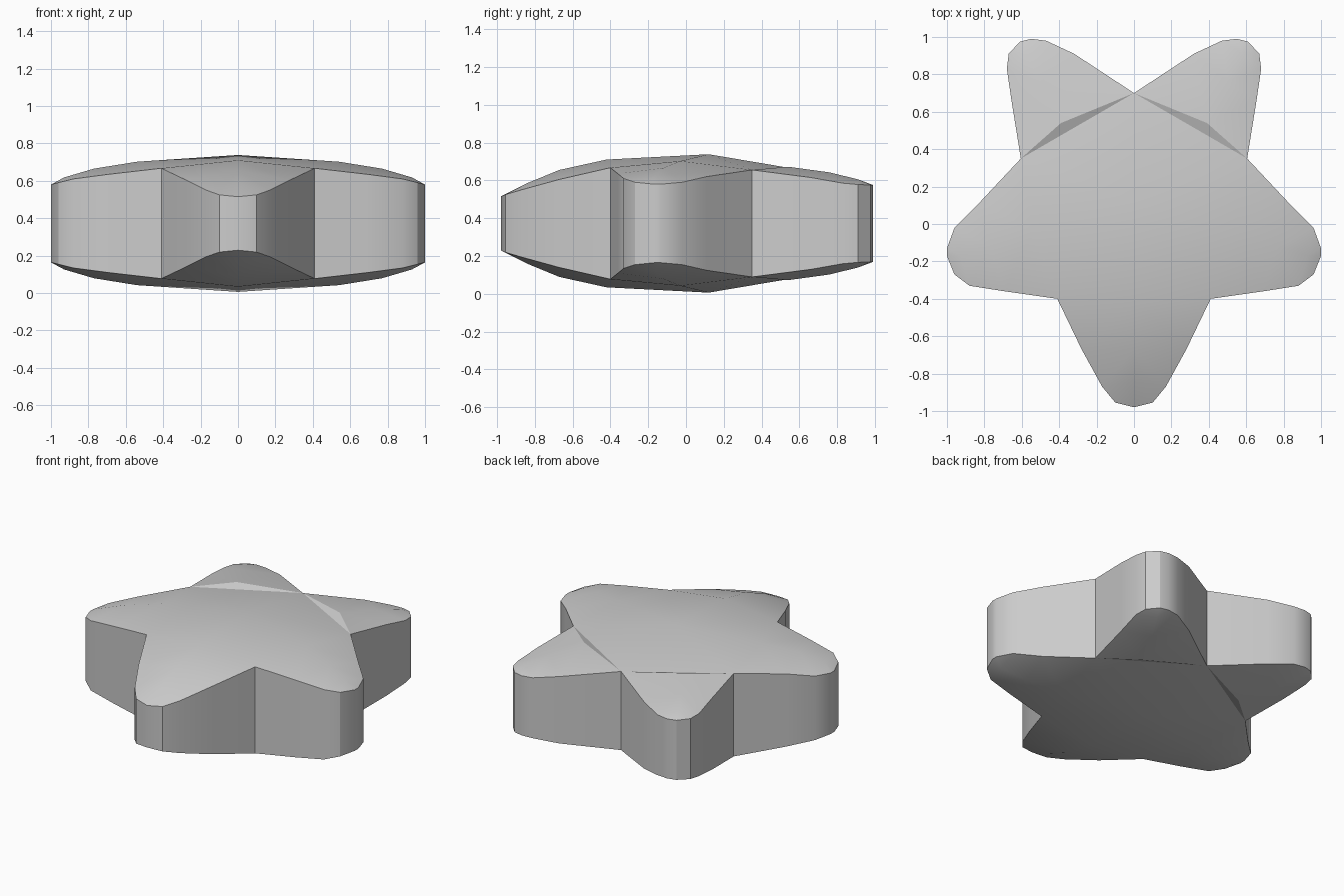
import bpy, bmesh
from mathutils import Vector
from mathutils.geometry import delaunay_2d_cdt

if "Cube" in bpy.data.objects:
    bpy.data.objects.remove(bpy.data.objects["Cube"])

MID = 0.372

# right half of the star outline (x, y, top z), front tip round to the back notch
half = [(0, -.98, .515), (.10, -.955, .525), (.17, -.87, .55), (.28, -.67, .605),
        (.41, -.40, .667), (.69, -.36, .635), (.88, -.33, .61), (.96, -.27, .59),
        (1, -.17, .58), (1, -.13, .58), (.96, -.02, .59), (.83, .11, .62),
        (.605, .35, .655), (.655, .66, .615), (.68, .83, .585), (.67, .91, .578),
        (.61, .975, .575), (.55, .99, .575), (.47, .98, .578), (.32, .91, .60),
        (0, .70, .64)]
outline = half + [(-x, y, z) for x, y, z in reversed(half[1:-1])]
n = len(outline)

# crown points along the middle of each arm
centre = [(0, .12, .738), (0, -.42, .71), (0, -.67, .655), (0, -.84, .585)]
side = [(.54, -.03, .702), (.77, -.12, .665), (.93, -.17, .618),
        (.39, .54, .672), (.50, .76, .642), (.58, .91, .605)]
points = outline + centre + side + [(-x, y, z) for x, y, z in side]

# boundary plus the ridge and valley creases
edges = [(i, (i + 1) % n) for i in range(n)]
c, r, l = n, n + 4, n + 10
edges += [(c, c + 1), (c + 1, c + 2), (c + 2, c + 3), (c, 20)]
for s, notch, front in ((r, 12, 4), (l, n - 12, n - 4)):
    edges += [(c, s), (s, s + 1), (s + 1, s + 2), (s, notch), (s, front),
              (20, notch), (s + 3, s + 4), (s + 4, s + 5), (c + 1, front)]
res = delaunay_2d_cdt([Vector(p[:2]) for p in points], edges, [], 1, 1e-5)
verts2d, faces, source = res[0], res[2], res[3]

# star cushion: domed top, mirrored underside, upright walls
bm = bmesh.new()
top, bottom, lookup = [], [], {}
for i, v in enumerate(verts2d):
    z = points[source[i][0]][2]
    lookup[source[i][0]] = i
    top.append(bm.verts.new((v.x, v.y, z)))
    bottom.append(bm.verts.new((v.x, v.y, 2 * MID - z)))
for f in faces:
    bm.faces.new([top[i] for i in f])
    bm.faces.new([bottom[i] for i in reversed(f)])
for i in range(n):
    a, b = lookup[i], lookup[(i + 1) % n]
    bm.faces.new((bottom[a], bottom[b], top[b], top[a]))
bmesh.ops.recalc_face_normals(bm, faces=bm.faces)
mesh = bpy.data.meshes.new("star_cushion")
bm.to_mesh(mesh)
bm.free()
star = bpy.data.objects.new("star_cushion", mesh)
bpy.context.collection.objects.link(star)
bpy.context.view_layer.objects.active = star
star.select_set(True)
bpy.ops.object.shade_smooth_by_angle(angle=0.52)
